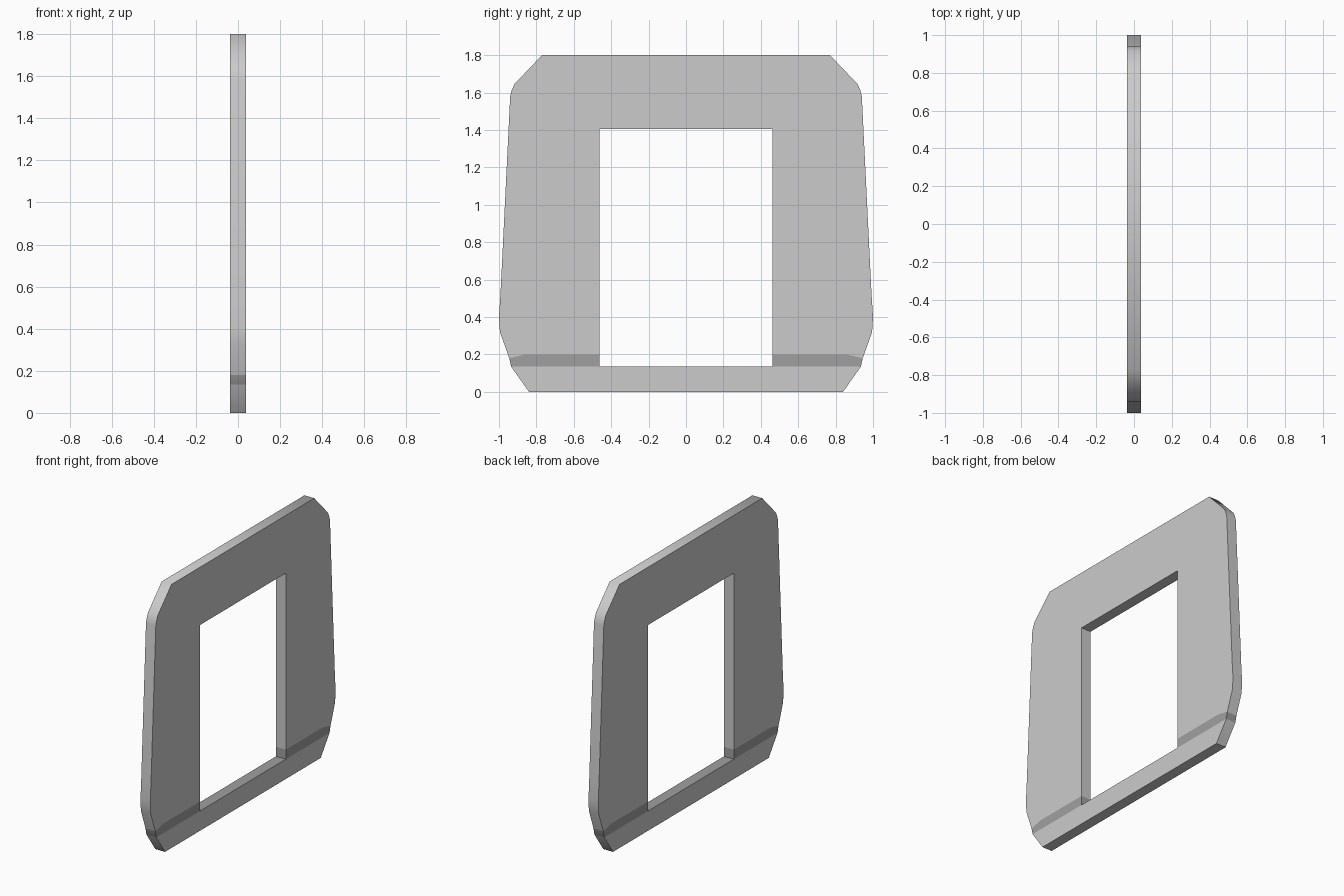
import bpy, bmesh
from math import radians
from mathutils import Vector

if "Cube" in bpy.data.objects:
    bpy.data.objects.remove(bpy.data.objects["Cube"])

X0, X1 = -0.037, 0.037      # plate thickness
W, SILL, HEAD = 0.463, 0.135, 1.405   # window half width, bottom, top

# right-hand outer profile (y, z), from the band upward
side = [(0.945, 0.18), (0.995, 0.32), (1.0, 0.40), (0.992, 0.52),
        (0.94, 1.58), (0.933, 1.61), (0.918, 1.645), (0.77, 1.8)]


def mirror(pts):
    return [(-y, z) for y, z in reversed(pts)]


sill = [(0.84, 0), (0.935, SILL), (W, SILL)]
band = [(W, SILL), (0.935, SILL), (0.945, 0.18), (0.86, 0.2), (W, 0.2)]
arch = [(W, 0.2), (0.86, 0.2)] + side + [(0, 1.8), (0, HEAD), (W, HEAD)]
# each entry: polygon, material slot
regions = [(sill + mirror(sill), 0), (band, 1), (mirror(band), 1),
           (arch, 0), (mirror(arch), 0)]

# flat frame face, then extruded through the thickness
bm = bmesh.new()
for pts, slot in regions:
    f = bm.faces.new([bm.verts.new((X0, y, z)) for y, z in pts])
    f.material_index = slot
bmesh.ops.remove_doubles(bm, verts=bm.verts, dist=1e-4)
# merge the two arch halves into one face
seam = [e for e in bm.edges if all(abs(v.co.y) < 1e-4 for v in e.verts)]
bmesh.ops.dissolve_edges(bm, edges=seam, use_verts=True)
ext = bmesh.ops.extrude_face_region(bm, geom=bm.faces[:], use_keep_orig=True)
bmesh.ops.translate(bm, vec=Vector((X1 - X0, 0, 0)),
                    verts=[g for g in ext["geom"] if isinstance(g, bmesh.types.BMVert)])
# dark band also covers the window jamb
for f in bm.faces:
    c = f.calc_center_median()
    if abs(f.normal.x) < 0.5 and SILL < c.z < 0.2:
        f.material_index = 1
bmesh.ops.recalc_face_normals(bm, faces=bm.faces)

mesh = bpy.data.meshes.new("window_frame")
bm.to_mesh(mesh)
bm.free()
frame = bpy.data.objects.new("window_frame", mesh)
bpy.context.collection.objects.link(frame)

# plain and dark grey materials
for name, v in (("plain_grey", 0.8), ("dark_grey", 0.35)):
    m = bpy.data.materials.new(name)
    m.diffuse_color = (v, v, v, 1)
    m.use_nodes = True
    m.node_tree.nodes["Principled BSDF"].inputs["Base Color"].default_value = m.diffuse_color
    mesh.materials.append(m)

bpy.context.view_layer.objects.active = frame
frame.select_set(True)
bpy.ops.object.shade_smooth_by_angle(angle=radians(50))
